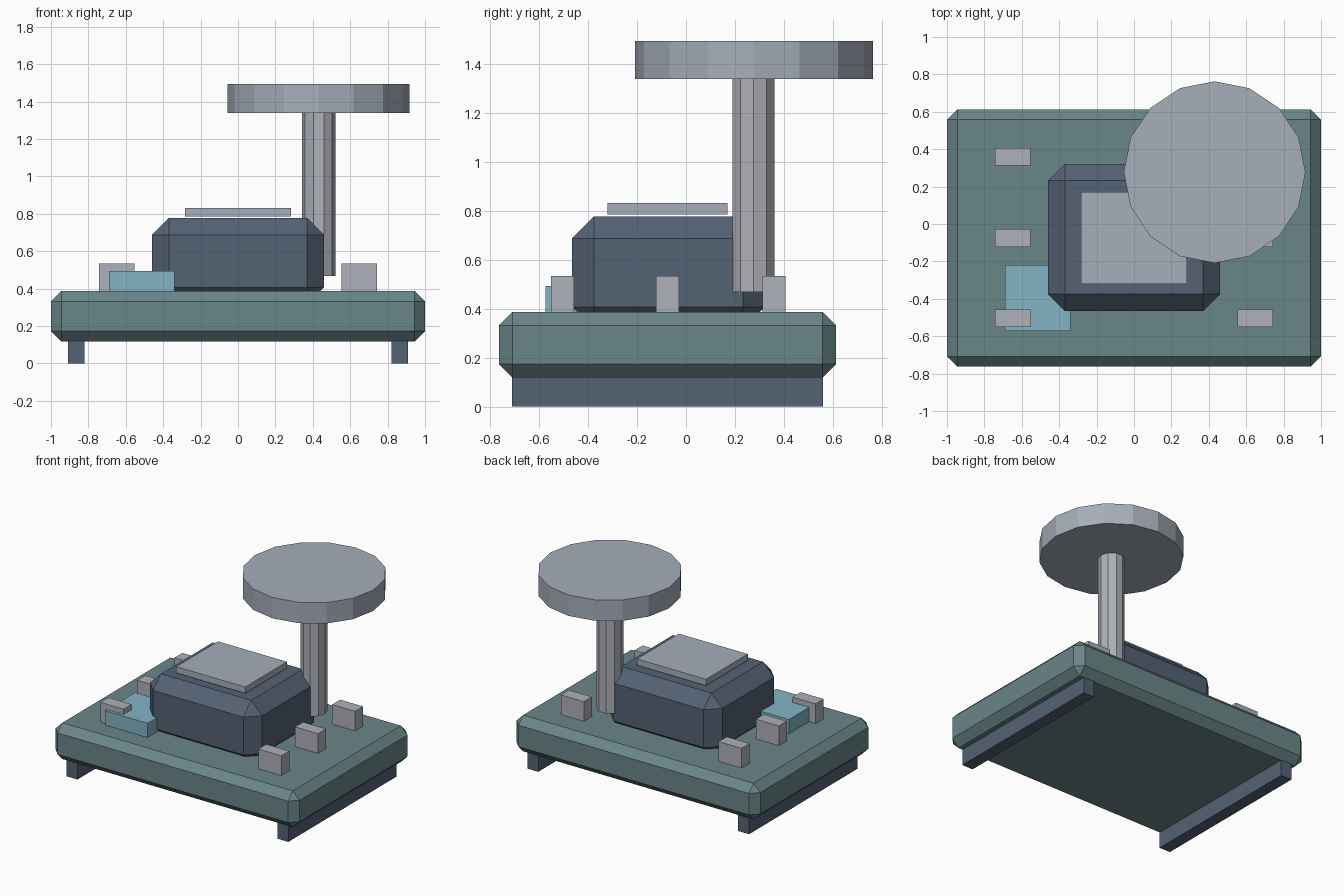
import bpy
import bmesh
import math
from mathutils import Matrix, Vector

if "Cube" in bpy.data.objects:
    bpy.data.objects.remove(bpy.data.objects["Cube"])


def material(name, rgb):
    mat = bpy.data.materials.new(name)
    mat.diffuse_color = (*rgb, 1)
    mat.use_nodes = True
    mat.node_tree.nodes["Principled BSDF"].inputs["Base Color"].default_value = mat.diffuse_color
    return mat


def finish(bm, name, mat=None):
    mesh = bpy.data.meshes.new(name)
    bm.to_mesh(mesh)
    bm.free()
    obj = bpy.data.objects.new(name, mesh)
    bpy.context.collection.objects.link(obj)
    if mat:
        mesh.materials.append(mat)
    return obj


def box(name, x, y, z, mat=None, chamfer=0):
    """Box spanning the given (min, max) ranges, optionally chamfered."""
    lo, hi = (Vector(v) for v in zip(x, y, z))
    bm = bmesh.new()
    bmesh.ops.create_cube(bm, size=1, matrix=Matrix.LocRotScale((lo + hi) / 2, None, hi - lo))
    if chamfer:
        bmesh.ops.bevel(bm, geom=bm.edges[:], offset=chamfer, segments=1,
                        affect='EDGES', profile=0.5)
    return finish(bm, name, mat)


def cylinder(name, centre, radius, z, sides, mat=None):
    bm = bmesh.new()
    place = Matrix.Translation((*centre, sum(z) / 2)) @ Matrix.Rotation(math.pi / 2, 4, 'Z')
    bmesh.ops.create_cone(bm, cap_ends=True, segments=sides, radius1=radius,
                          radius2=radius, depth=z[1] - z[0], matrix=place)
    return finish(bm, name, mat)


green = material("muted_green", (0.144, 0.238, 0.25))
slate = material("slate", (0.089, 0.122, 0.174))
blue = material("pale_blue", (0.227, 0.456, 0.565))
steel = material("steel_grey", (0.38, 0.425, 0.49))
metal = material("light_grey", (0.43, 0.44, 0.49))

# Chamfered base slab
box("base", (-1, 1), (-0.763, 0.613), (0.118, 0.387), green, 0.055)

# Chamfered central housing and the plate above it
box("housing", (-0.46, 0.46), (-0.465, 0.322), (0.317, 0.777), slate, 0.09)
box("top_plate", (-0.283, 0.283), (-0.32, 0.17), (0.785, 0.832), steel)

# Side panel at front left
box("side_panel", (-0.69, -0.34), (-0.573, -0.22), (0.382, 0.493), blue)

# Runners and rows of blocks on both sides
for side, sx in (("left", -1), ("right", 1)):
    def span(a, b):
        return tuple(sorted((sx * a, sx * b)))
    box(f"{side}_runner", span(0.82, 0.91), (-0.71, 0.56), (0, 0.12), slate)
    for i, y in enumerate((-0.505, -0.075, 0.36)):
        box(f"{side}_block_{i + 1}", span(0.553, 0.742), (y - 0.047, y + 0.047),
            (0.382, 0.533), metal)

# Post and disc
cylinder("post", (0.431, 0.276), 0.09, (0.467, 1.36), 10, metal)
cylinder("disc", (0.431, 0.277), 0.486, (1.338, 1.493), 16, steel)
